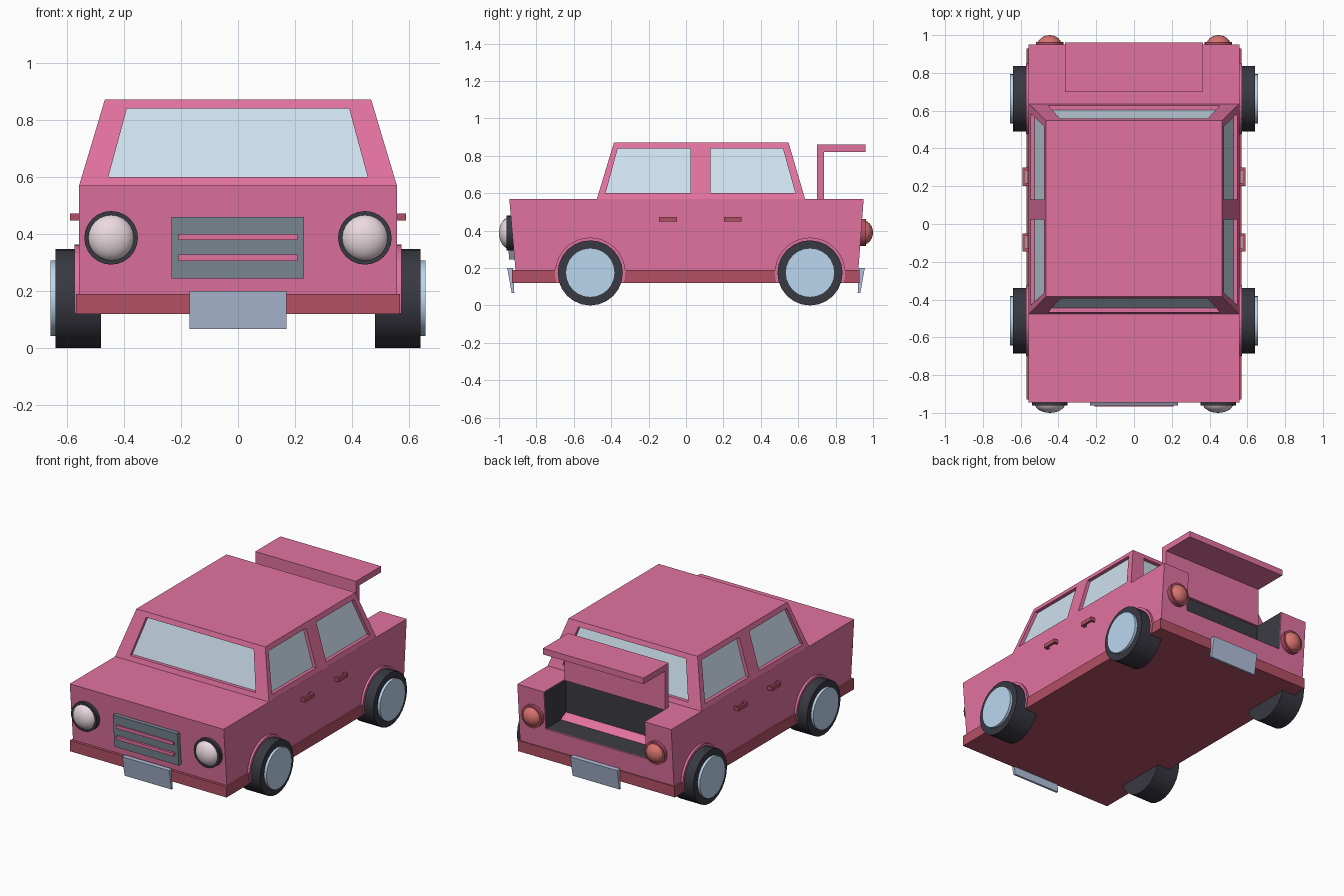
import bpy, bmesh, math
from mathutils import Matrix

if "Cube" in bpy.data.objects:
    bpy.data.objects.remove(bpy.data.objects["Cube"])


def material(name, rgb):
    m = bpy.data.materials.new(name)
    m.diffuse_color = (*rgb, 1)
    m.use_nodes = True
    m.node_tree.nodes["Principled BSDF"].inputs["Base Color"].default_value = m.diffuse_color
    return m


PINK = material("pink_paint", (0.76, 0.17, 0.35))
TRIM = material("dark_trim", (0.45, 0.08, 0.13))
GLASS = material("glass", (0.62, 0.75, 0.86))
TYRE = material("rubber", (0.04, 0.04, 0.055))
HUB = material("hub_metal", (0.5, 0.68, 0.87))
LAMP = material("lamp_white", (0.82, 0.7, 0.74))
RED = material("lamp_red", (0.68, 0.17, 0.16))
GRILLE = material("grille_grey", (0.2, 0.25, 0.3))
PLATE = material("plate_blue", (0.45, 0.53, 0.72))
DARK = material("trunk_lining", (0.045, 0.045, 0.055))


def finish(name, bm, mat):
    bmesh.ops.recalc_face_normals(bm, faces=bm.faces)
    me = bpy.data.meshes.new(name)
    bm.to_mesh(me)
    bm.free()
    ob = bpy.data.objects.new(name, me)
    bpy.context.collection.objects.link(ob)
    if mat:
        me.materials.append(mat)
    return ob


def loft(name, ring_a, ring_b, mat):
    bm = bmesh.new()
    a = [bm.verts.new(p) for p in ring_a]
    b = [bm.verts.new(p) for p in ring_b]
    bm.faces.new(a)
    bm.faces.new(b)
    for i in range(len(a)):
        j = (i + 1) % len(a)
        bm.faces.new((a[i], a[j], b[j], b[i]))
    return finish(name, bm, mat)


def prism(name, pts, axis, lo, hi, mat=None):
    def place(p, t):
        return (t, p[0], p[1]) if axis == 'x' else (p[0], t, p[1])
    return loft(name, [place(p, lo) for p in pts], [place(p, hi) for p in pts], mat)


def box(name, x, y, z, mat=None):
    return prism(name, [(y[0], z[0]), (y[1], z[0]), (y[1], z[1]), (y[0], z[1])],
                 'x', x[0], x[1], mat)


def frustum(name, z0, x0, f0, r0, z1, x1, f1, r1, mat):
    def ring(x, f, r, z):
        return [(-x, f, z), (x, f, z), (x, r, z), (-x, r, z)]
    return loft(name, ring(x0, f0, r0, z0), ring(x1, f1, r1, z1), mat)


def smooth(ob):
    bpy.ops.object.select_all(action='DESELECT')
    ob.select_set(True)
    bpy.context.view_layer.objects.active = ob
    bpy.ops.object.shade_smooth_by_angle(angle=math.radians(35))


def disc(name, axis, centre, r, length, mat, n=24):
    bm = bmesh.new()
    rot = Matrix.Rotation(math.pi / 2, 4, 'Y' if axis == 'x' else 'X')
    bmesh.ops.create_cone(bm, cap_ends=True, segments=n, radius1=r, radius2=r,
                          depth=length, matrix=Matrix.Translation(centre) @ rot)
    ob = finish(name, bm, mat)
    smooth(ob)
    return ob


def dome(name, centre, r, depth, mat):
    bm = bmesh.new()
    mtx = (Matrix.Translation(centre) @ Matrix.Diagonal((r, depth, r, 1))
           @ Matrix.Rotation(math.pi / 2, 4, 'X'))
    bmesh.ops.create_uvsphere(bm, u_segments=24, v_segments=12, radius=1, matrix=mtx)
    smooth(finish(name, bm, mat))


def cut(ob, cutter):
    mod = ob.modifiers.new("cut", 'BOOLEAN')
    mod.operation = 'DIFFERENCE'
    mod.solver = 'EXACT'
    mod.object = cutter
    bpy.context.view_layer.objects.active = ob
    bpy.ops.object.modifier_apply(modifier=mod.name)
    bpy.data.objects.remove(cutter)


# Lower body with open trunk
body = prism("body", [(-0.945, 0.57), (0.95, 0.57), (0.92, 0.17), (-0.91, 0.17)],
             'x', -0.558, 0.558, PINK)
cut(body, box("trunk_cutter", (-0.365, 0.365), (0.72, 1.2), (0.32, 0.7)))
box("sill", (-0.568, 0.568), (-0.93, 0.928), (0.12, 0.19), TRIM)

# Dark lining of the trunk, open at top and rear
bm = bmesh.new()
x, f, r, lo, hi = 0.363, 0.723, 0.929, 0.323, 0.568
v = [bm.verts.new(p) for p in [(-x, f, lo), (x, f, lo), (x, r, lo), (-x, r, lo),
                               (-x, f, hi), (x, f, hi), (x, r + 0.018, hi), (-x, r + 0.018, hi)]]
for q in [(0, 1, 2, 3), (0, 4, 5, 1), (0, 3, 7, 4), (1, 5, 6, 2)]:
    bm.faces.new([v[i] for i in q])
finish("trunk_lining", bm, DARK)

# Raised trunk lid
prism("trunk_lid", [(0.70, 0.565), (0.738, 0.565), (0.738, 0.82), (0.96, 0.82),
                    (0.96, 0.86), (0.70, 0.86)], 'x', -0.365, 0.365, PINK)

# Cabin frame with window openings around a glass core
cabin = frustum("cabin_frame", 0.568, 0.558, -0.477, 0.637, 0.872, 0.467, -0.385, 0.548, PINK)
cut(cabin, prism("windscreen_cutter", [(-0.455, 0.6), (0.455, 0.6), (0.39, 0.84), (-0.39, 0.84)],
                 'y', -0.8, 0.8))
cut(cabin, prism("front_window_cutter", [(-0.43, 0.6), (0.025, 0.6), (0.025, 0.84), (-0.365, 0.84)],
                 'x', -0.8, 0.8))
cut(cabin, prism("rear_window_cutter", [(0.13, 0.6), (0.585, 0.6), (0.518, 0.84), (0.13, 0.84)],
                 'x', -0.8, 0.8))
frustum("window_glass", 0.575, 0.533, -0.452, 0.612, 0.855, 0.449, -0.366, 0.529, GLASS)

# Wheels and arches
for end, y in (("front", -0.512), ("rear", 0.663)):
    a0 = math.asin((0.122 - 0.175) / 0.188)
    arc = [a0 + (math.pi - 2 * a0) * i / 20 for i in range(21)]
    prism(end + "_wheel_arch", [(y + 0.188 * math.cos(a), 0.175 + 0.188 * math.sin(a)) for a in arc],
          'x', -0.573, 0.573, PINK)
    for side, s in (("left", -1), ("right", 1)):
        tag = f"{end}_{side}"
        disc(tag + "_tyre", 'x', (s * 0.56, y, 0.174), 0.174, 0.16, TYRE)
        disc(tag + "_hub", 'x', (s * 0.64, y, 0.175), 0.132, 0.034, HUB)

for side, s in (("left", -1), ("right", 1)):
    # Lamps
    disc(side + "_headlight_rim", 'y', (s * 0.445, -0.935, 0.387), 0.094, 0.05, TYRE)
    dome(side + "_headlight", (s * 0.445, -0.945, 0.387), 0.083, 0.055, LAMP)
    disc(side + "_tail_light_rim", 'y', (s * 0.447, 0.938, 0.39), 0.073, 0.05, TRIM)
    dome(side + "_tail_light", (s * 0.447, 0.945, 0.39), 0.065, 0.055, RED)
    # Door handles
    for end, y in (("front", -0.097), ("rear", 0.25)):
        tag = f"{end}_{side}_handle"
        box(tag + "_grip", (s * 0.575, s * 0.589), (y - 0.048, y + 0.048), (0.448, 0.473), TRIM)
        for k, d in enumerate((-0.041, 0.041)):
            box(f"{tag}_post_{k + 1}", (s * 0.55, s * 0.58), (y + d - 0.007, y + d + 0.007),
                (0.448, 0.473), TRIM)

# Grille following the sloped nose
prism("grille", [(-0.962, 0.46), (-0.90, 0.46), (-0.88, 0.245), (-0.945, 0.245)],
      'x', -0.234, 0.232, GRILLE)
for i, z in enumerate((0.39, 0.317)):
    box(f"grille_bar_{i + 1}", (-0.208, 0.208), (-0.966, -0.93), (z - 0.011, z + 0.011), PINK)

# Licence plates
for end, s in (("front", -1), ("rear", 1)):
    prism(end + "_plate", [(s * 0.956, 0.2), (s * 0.925, 0.2), (s * 0.918, 0.067), (s * 0.932, 0.067)],
          'x', -0.17, 0.17, PLATE)
